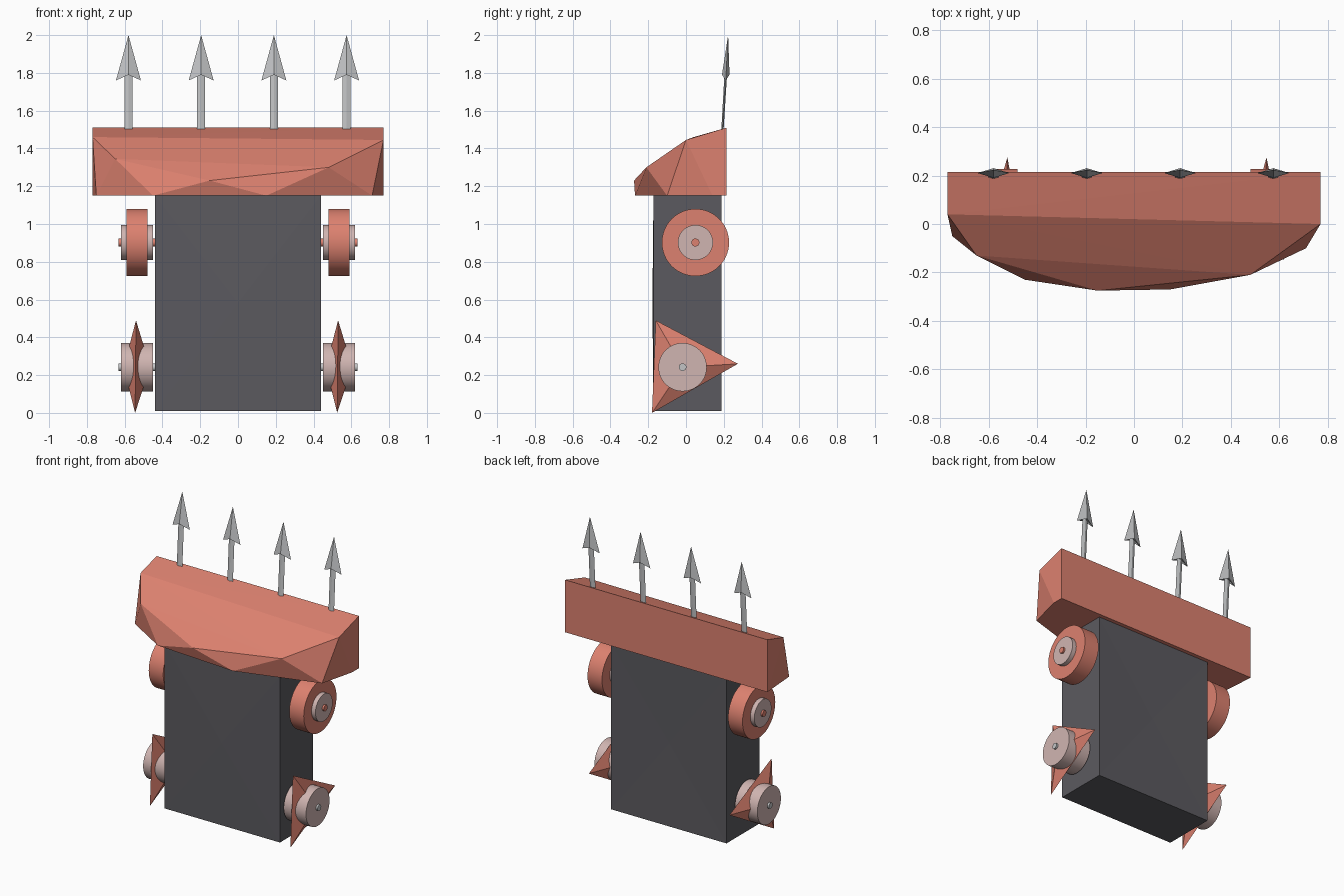
import bpy, bmesh, math
from mathutils import Matrix, Vector

cube = bpy.data.objects.get("Cube")
if cube:
    bpy.data.objects.remove(cube)


def material(name, rgb):
    m = bpy.data.materials.new(name)
    m.use_nodes = True
    m.diffuse_color = (*rgb, 1)
    m.node_tree.nodes["Principled BSDF"].inputs["Base Color"].default_value = (*rgb, 1)
    return m


CORAL = material("coral red", (0.72, 0.22, 0.16))
DARK = material("dark grey", (0.105, 0.102, 0.115))
PALE = material("pale pink", (0.63, 0.46, 0.44))
STEEL = material("steel grey", (0.54, 0.55, 0.56))


def finish(bm, name, mat):
    bmesh.ops.recalc_face_normals(bm, faces=bm.faces[:])
    mesh = bpy.data.meshes.new(name)
    bm.to_mesh(mesh)
    bm.free()
    mesh.materials.append(mat)
    ob = bpy.data.objects.new(name, mesh)
    bpy.context.collection.objects.link(ob)
    return ob


def hull(name, points, mat):
    bm = bmesh.new()
    for p in points:
        bm.verts.new(p)
    bmesh.ops.convex_hull(bm, input=bm.verts[:])
    return finish(bm, name, mat)


def disc(name, centre, radius, length, mat, sides=48):
    """Cylinder lying along x, smooth round the rim."""
    bm = bmesh.new()
    bmesh.ops.create_cone(bm, cap_ends=True, segments=sides, radius1=radius,
                          radius2=radius, depth=length,
                          matrix=Matrix.Translation(centre) @ Matrix.Rotation(math.pi / 2, 4, 'Y'))
    ob = finish(bm, name, mat)
    bpy.context.view_layer.objects.active = ob
    ob.select_set(True)
    bpy.ops.object.shade_smooth_by_angle(angle=math.radians(35))
    ob.select_set(False)


# Body: upright box with a slightly raised front
bm = bmesh.new()
bmesh.ops.create_cube(bm, size=1, matrix=Matrix.Translation((0, 0.008, 0.58))
                      @ Matrix.Diagonal((0.88, 0.36, 1.14, 1)))
ends = [f for f in bm.faces if abs(f.calc_center_median().y) > 0.1]
for v in bmesh.ops.poke(bm, faces=ends)["verts"]:
    v.co.y -= 0.006
finish(bm, "body", DARK)

# Hood: faceted wedge with a flat back
hull("hood", [
    (-0.77, 0.215, 1.51), (0.77, 0.215, 1.51), (-0.77, 0.215, 1.15), (0.77, 0.215, 1.15),
    (-0.77, 0.04, 1.46), (0.77, 0, 1.445), (-0.65, -0.13, 1.345), (0.48, -0.21, 1.3),
    (-0.15, -0.275, 1.23), (-0.75, -0.05, 1.15), (-0.45, -0.23, 1.15),
    (0.15, -0.27, 1.15), (0.71, -0.1, 1.15), (0.77, 0.14, 1.15)], CORAL)


# Spikes: thin shafts with barbed four-sided heads, leaning back a little
def spike(name, x):
    bm = bmesh.new()
    lean = lambda z: 0.193 + (z - 1.5) * 0.06

    def ring(z, w, d, wing=0):
        return [bm.verts.new((x + a * w, lean(z) + b * d, z - wing * abs(a)))
                for a, b in ((1, 0), (0, 1), (-1, 0), (0, -1))]

    rings = [ring(1.49, 0.021, 0.006), ring(1.79, 0.021, 0.007), ring(1.79, 0.066, 0.02, 0.03)]
    tip = bm.verts.new((x, lean(2), 2))
    for i in range(4):
        j = (i + 1) % 4
        for lo, hi in zip(rings, rings[1:]):
            bm.faces.new((lo[i], lo[j], hi[j], hi[i]))
        bm.faces.new((rings[2][i], rings[2][j], tip))
    bm.faces.new(rings[0])
    finish(bm, name, STEEL)


for i in range(4):
    spike(f"spike_{i + 1}", -0.58 + i * 0.385)

# Wheels and bladed hubs on both sides
for side, s in (("left", 1), ("right", -1)):
    upper = Vector((s * 0.535, 0.05, 0.902))
    disc(f"{side}_upper_wheel", upper, 0.178, 0.11, CORAL, 64)
    disc(f"{side}_upper_hub", upper, 0.093, 0.17, PALE)
    disc(f"{side}_upper_axle", upper, 0.021, 0.195, CORAL, 24)

    lower = Vector((s * 0.535, -0.018, 0.242))
    disc(f"{side}_lower_hub", lower, 0.128, 0.17, PALE)
    disc(f"{side}_lower_axle", lower, 0.02, 0.195, STEEL, 24)
    # Three-pointed blade: a flat double pyramid
    hull(f"{side}_blade", [
        (lower.x - 0.005, -0.16, 0.49), (lower.x - 0.01, -0.18, 0),
        (lower.x + 0.012, 0.275, 0.26),
        lower + Vector((0.07, 0, 0)), lower - Vector((0.07, 0, 0))], CORAL)
